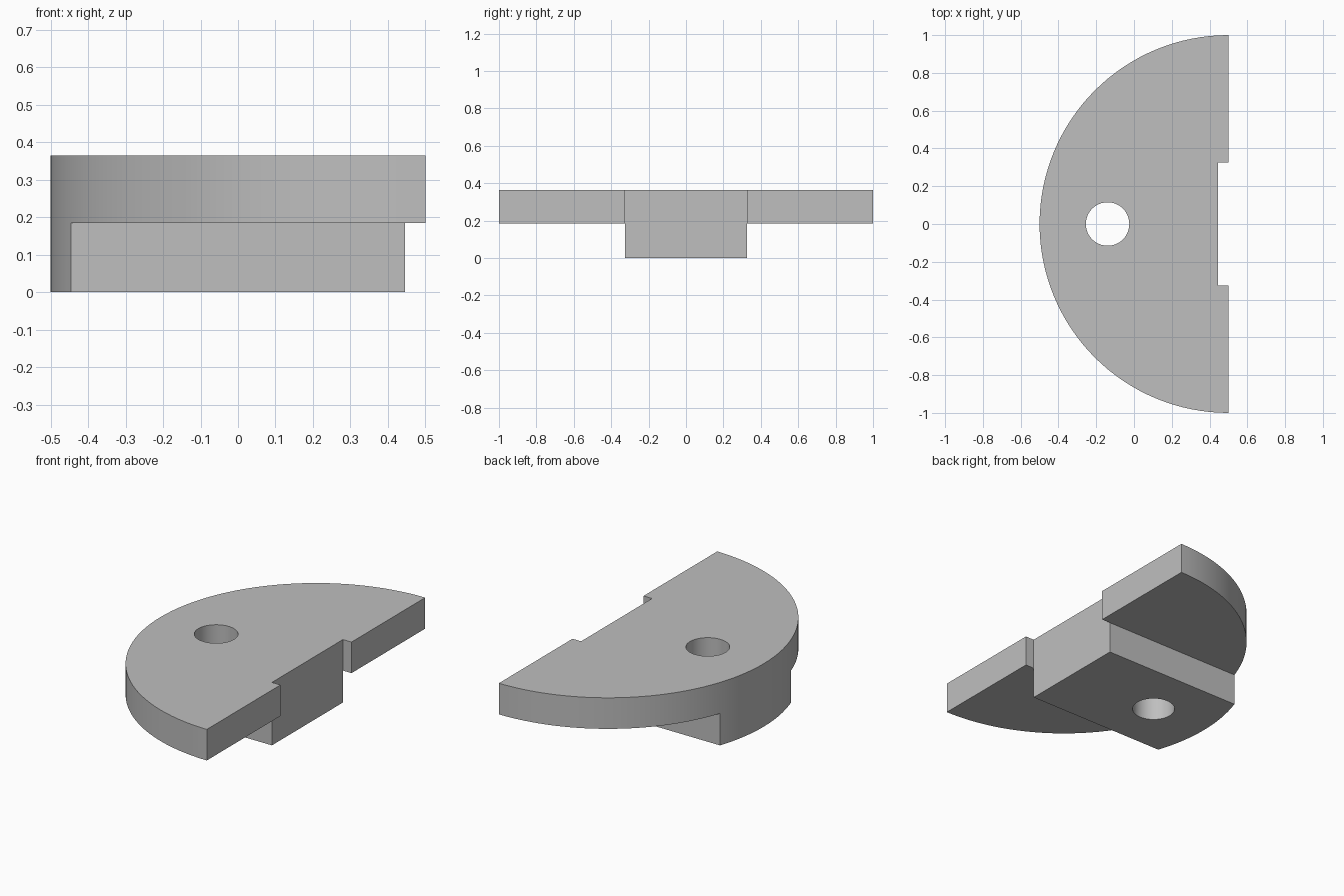
import bpy
import bmesh
from math import pi, sin, cos, radians

cube = bpy.data.objects.get("Cube")
if cube:
    bpy.data.objects.remove(cube, do_unlink=True)

TOP, STEP = 0.365, 0.185         # plate top and underside
KEY_HALF, KEY_X = 0.325, 0.445   # key half width and flat end
FLAT_X = 0.5                     # straight edge, centre of the arc
HOLE_X, HOLE_R = -0.14, 0.115

grey = bpy.data.materials.new("plain grey")
grey.use_nodes = True
colour = (0.52, 0.52, 0.52, 1)
grey.diffuse_color = colour
grey.node_tree.nodes["Principled BSDF"].inputs["Base Color"].default_value = colour


def prism(name, outline, z0, z1):
    """Extrude a counter-clockwise outline from z0 to z1."""
    bm = bmesh.new()
    face = bm.faces.new([bm.verts.new((x, y, z0)) for x, y in outline])
    grown = bmesh.ops.extrude_face_region(bm, geom=[face], use_keep_orig=True)
    for v in grown["geom"]:
        if isinstance(v, bmesh.types.BMVert):
            v.co.z = z1
    bmesh.ops.recalc_face_normals(bm, faces=bm.faces)
    mesh = bpy.data.meshes.new(name)
    bm.to_mesh(mesh)
    bm.free()
    mesh.materials.append(grey)
    obj = bpy.data.objects.new(name, mesh)
    bpy.context.collection.objects.link(obj)
    return obj


def arc(cx, radius, start, end, steps):
    return [(cx + radius * cos(start + (end - start) * i / steps),
             radius * sin(start + (end - start) * i / steps))
            for i in range(steps + 1)]


def cut(target, cutter):
    """Subtract the cutter, then discard it."""
    mod = target.modifiers.new("cut", 'BOOLEAN')
    mod.operation = 'DIFFERENCE'
    mod.solver = 'EXACT'
    mod.object = cutter
    bpy.context.view_layer.objects.active = target
    bpy.ops.object.modifier_apply(modifier=mod.name)
    bpy.data.objects.remove(cutter, do_unlink=True)


# Half disc with a shallow notch in its straight edge
outline = arc(FLAT_X, 1, pi / 2, 3 * pi / 2, 64)
outline += [(FLAT_X, -KEY_HALF), (KEY_X, -KEY_HALF),
            (KEY_X, KEY_HALF), (FLAT_X, KEY_HALF)]
body = prism("half_disc_with_key", outline, 0, TOP)

# Remove both sides below the plate, leaving the central key
for side in (-1, 1):
    y0, y1 = sorted((side * KEY_HALF, side * 1.2))
    cut(body, prism("side_cutter", [(-1, y0), (1, y0), (1, y1), (-1, y1)], -0.2, STEP))

# Round hole through plate and key
cut(body, prism("hole_cutter", arc(HOLE_X, HOLE_R, 0, 2 * pi, 48)[:-1], -0.2, 0.6))

# Smooth curved walls, keep sharp edges
bpy.ops.object.select_all(action='DESELECT')
body.select_set(True)
bpy.context.view_layer.objects.active = body
bpy.ops.object.shade_smooth_by_angle(angle=radians(30))
